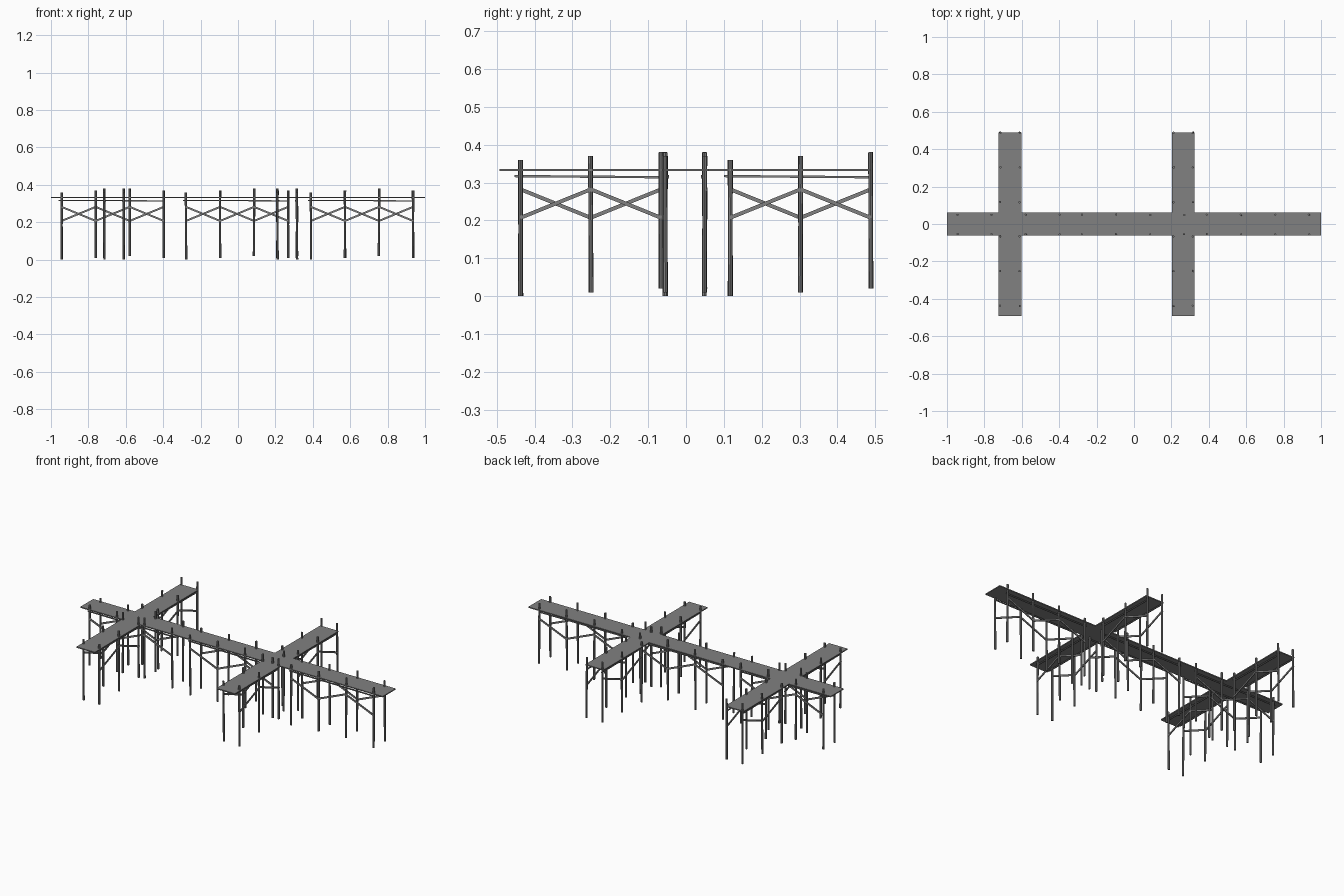
import bpy
import random
from mathutils import Vector

random.seed(4)
if "Cube" in bpy.data.objects:
    bpy.data.objects.remove(bpy.data.objects["Cube"])

wood = bpy.data.materials.new("weathered grey wood")
wood.use_nodes = True
wood.diffuse_color = (0.22, 0.22, 0.22, 1)
wood.node_tree.nodes["Principled BSDF"].inputs["Base Color"].default_value = wood.diffuse_color

DECK_Z = 0.333
HALF = 0.052      # post offset from the walkway centre line


def finish(name):
    ob = bpy.context.object
    ob.name = name
    ob.data.materials.append(wood)
    return ob


def box(name, centre, size):
    bpy.ops.mesh.primitive_cube_add(size=1, location=centre)
    bpy.context.object.scale = size
    return finish(name)


def beam(name, a, b, width, height):
    """Rectangular timber running from a to b."""
    a, b = Vector(a), Vector(b)
    ob = box(name, (a + b) / 2, (width, height, (b - a).length))
    ob.rotation_euler = (b - a).to_track_quat('Z', 'Y').to_euler()
    return ob


def post(name, x, y, bottom, top):
    """Slightly crooked round pile."""
    bpy.ops.mesh.primitive_cylinder_add(vertices=8, radius=0.006, depth=top - bottom,
                                        location=(x, y, (top + bottom) / 2))
    ob = finish(name)
    ob.rotation_euler = (random.uniform(-.008, .008), random.uniform(-.008, .008), 0)
    bpy.ops.object.shade_smooth_by_angle()


def section(name, stations, place):
    """Piles, stringers and zigzag braces; place maps (along, across) to x, y."""
    levels = [0.0, 0.01, 0.02, 0.01]
    for side in (-1, 1):
        for i, s in enumerate(stations):
            x, y = place(s, side * HALF)
            post(name + "_post", x, y, levels[i], 0.36 + levels[i])
        # stringer under the deck edge
        a = place(stations[0] - 0.016, side * (HALF - 0.007))
        b = place(stations[-1], side * (HALF - 0.007))
        beam(name + "_stringer", (*a, 0.317), (*b, 0.314), 0.006, 0.006)
        # zigzag braces, mirrored from one side to the other
        for i in range(len(stations) - 1):
            up = (i % 2 == 0) == (side > 0)
            z0, z1 = (0.207, 0.282) if up else (0.282, 0.207)
            a = place(stations[i], side * (HALF + 0.005))
            b = place(stations[i + 1], side * (HALF + 0.005))
            beam(name + "_brace", (*a, z0), (*b, z1), 0.005, 0.010)


# Decks
box("main_deck", (0, 0, DECK_Z), (2.0, 0.122, 0.006))
for n, cx in (("right", -0.663), ("left", 0.263)):
    for y0, y1 in ((-0.492, -0.061), (0.061, 0.488)):
        box(n + "_cross_deck", (cx, (y0 + y1) / 2, DECK_Z), (0.122, y1 - y0, 0.006))
    # Cross walkway supports
    for tag, start in (("front", -0.437), ("back", 0.117)):
        section(n + "_" + tag, [start + 0.1855 * i for i in range(3)],
                lambda s, o, cx=cx: (cx + o, s))

# Main walkway supports
for n, start in (("right_main", -0.943), ("middle_main", -0.278), ("left_main", 0.39)):
    section(n, [start + 0.182 * i for i in range(4)], lambda s, o: (s, o - 0.003))
